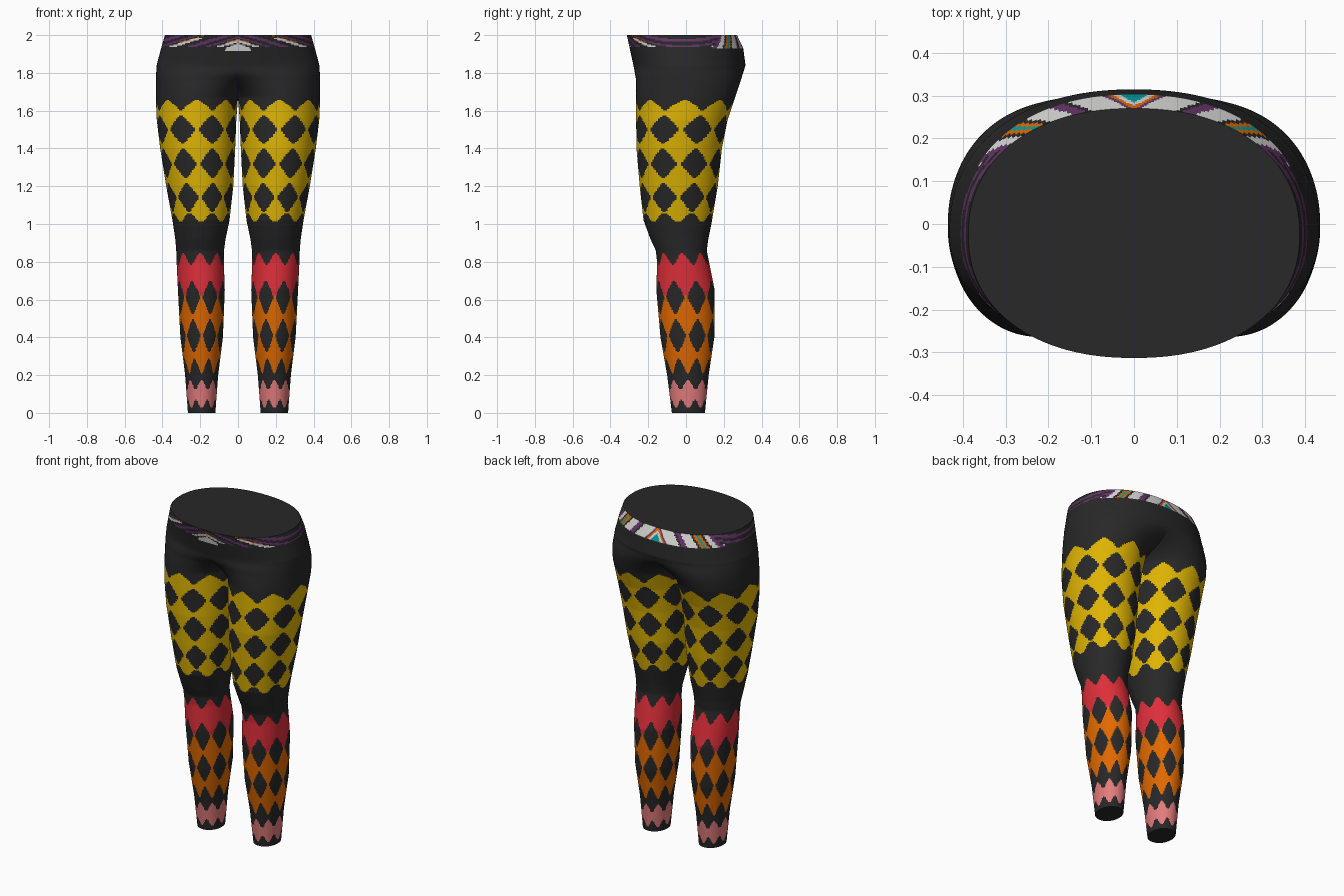
import bpy, bmesh, math

if "Cube" in bpy.data.objects:
    bpy.data.objects.remove(bpy.data.objects["Cube"])

# ---------- colours ----------
COLOURS = [
    ("charcoal", (0.021, 0.021, 0.021)),
    ("mustard", (0.74, 0.46, 0.001)),
    ("red", (0.74, 0.028, 0.042)),
    ("orange", (0.75, 0.14, 0.0)),
    ("pink", (0.77, 0.20, 0.20)),
    ("white", (0.70, 0.70, 0.68)),
    ("purple", (0.13, 0.035, 0.14)),
    ("teal", (0.0, 0.33, 0.37)),
]
CHARCOAL, MUSTARD, RED, ORANGE, PINK, WHITE, PURPLE, TEAL = range(8)

# ---------- leg outline: height, inner x, outer x, front y, back y ----------
PROFILE = [
    (0.00, 0.120, 0.265, -0.075, 0.100),
    (0.20, 0.105, 0.280, -0.100, 0.120),
    (0.40, 0.080, 0.305, -0.135, 0.150),
    (0.65, 0.070, 0.318, -0.157, 0.152),
    (0.80, 0.075, 0.325, -0.153, 0.122),
    (0.86, 0.074, 0.327, -0.160, 0.110),
    (0.92, 0.066, 0.332, -0.188, 0.118),
    (1.02, 0.045, 0.347, -0.225, 0.138),
    (1.20, 0.025, 0.380, -0.245, 0.168),
    (1.40, 0.015, 0.412, -0.262, 0.190),
    (1.55, 0.009, 0.430, -0.264, 0.220),
    (1.67, 0.000, 0.435, -0.264, 0.260),
    (1.76, 0.000, 0.435, -0.264, 0.290),
    (1.84, 0.000, 0.431, -0.278, 0.315),
    (1.93, 0.000, 0.407, -0.298, 0.303),
    (2.00, 0.000, 0.387, -0.313, 0.270),
]
CROTCH, HIP = 1.67, 1.86      # where the legs start and finish merging
AROUND, ROWS = 128, 286
REPEATS = 8                   # pattern columns around each leg
HIP_Y = -0.025                # depth at which the hips are widest
# back waistband stripes: outer limit, colour
BACK_STRIPES = ((0.035, TEAL), (0.050, WHITE), (0.064, ORANGE), (0.076, PURPLE),
                (0.155, WHITE), (0.168, CHARCOAL), (0.200, PURPLE),
                (0.255, WHITE), (0.268, CHARCOAL), (0.282, ORANGE),
                (0.294, TEAL), (0.308, ORANGE), (0.320, CHARCOAL),
                (0.345, WHITE), (0.360, PURPLE))


def section(z):
    """Interpolated outline at one height."""
    for lo, hi in zip(PROFILE, PROFILE[1:]):
        if z <= hi[0] + 1e-9:
            t = (z - lo[0]) / (hi[0] - lo[0])
            return [a + (b - a) * t for a, b in zip(lo[1:], hi[1:])]
    return list(PROFILE[-1][1:])


def rounded(angle, power):
    """Unit superellipse point."""
    c, s = math.cos(angle), math.sin(angle)
    return (math.copysign(abs(c) ** (2 / power), c),
            math.copysign(abs(s) ** (2 / power), s))


def ring(z, angles):
    """Leg section that opens out into half of the hip section."""
    x_in, x_out, front, back = section(z)
    yc, yr = (front + back) / 2, (back - front) / 2
    t = min(max((z - CROTCH) / (HIP - CROTCH), 0), 1)
    pts = []
    for theta in angles:
        u = abs(theta) / math.pi
        c, s = rounded(theta, 2.05)
        leg = ((x_in + x_out) / 2 + c * (x_out - x_in) / 2, yc + s * yr)
        w = 1 - (1 - t) ** (1.3 + 1.4 * u * u)
        phi = math.copysign(math.pi / 2 * (1 - (1 - u) ** 1.6), theta)
        c, s = rounded(phi, 2.2)
        hip = (c * x_out, HIP_Y + s * ((back - HIP_Y) if s > 0 else (HIP_Y - front)))
        pts.append((leg[0] + (hip[0] - leg[0]) * w, leg[1] + (hip[1] - leg[1]) * w))
    # keep the full depth while the legs merge
    kf = (front - HIP_Y) / (min(p[1] for p in pts) - HIP_Y)
    kb = (back - HIP_Y) / (max(p[1] for p in pts) - HIP_Y)
    return [(x, HIP_Y + (y - HIP_Y) * (kb if y > HIP_Y else kf), z) for x, y in pts]


def lattice(a, z, centre, period):
    """True on the coloured part of a diamond lattice."""
    return math.cos(a) + math.cos(math.tau * (z - centre) / period) > -0.1


def waistband(x, y, z):
    """Chevron bands: sparse in front, bold and bright at the back."""
    h = (z - 1.93) / 0.07
    if y > 0.14:
        s = x + 0.06 * h
        for limit, colour in BACK_STRIPES:
            if s < limit:
                return colour
        return PURPLE if h % 0.4 < 0.2 else CHARCOAL
    if y < -0.12 and x < 0.07 and -0.2 < h + x * 6 < 0.40:
        return WHITE
    s = (x * 4 + h * 0.9) % 1.0
    if s < 0.20:
        return PURPLE
    if 0.42 < s < 0.58 and 0.1 < h < 0.85:
        return WHITE
    if 0.58 < s < 0.63 and h > 0.4:
        return ORANGE
    if 0.70 < s < 0.82:
        return PURPLE
    return CHARCOAL


def colour_at(theta, x, y, z):
    a = REPEATS * theta
    wave = math.cos(a)
    if z > (1.93 if y > 0.14 else 1.937) or (z > 1.915 and x < 0.07 and y < 0):
        return waistband(x, y, z)
    # thigh diamonds
    if 1.035 - 0.022 * wave < z < 1.635 + 0.020 * wave:
        return MUSTARD if lattice(a, z, 1.59, 0.18) else CHARCOAL
    # ankle zigzag
    if z < 0.21:
        return PINK if 0.048 - 0.022 * wave < z < 0.150 + 0.025 * wave else CHARCOAL
    # calf zigzags, one colour per row
    if 0.24 - 0.028 * wave < z < 0.815 + 0.030 * wave:
        if z < 0.73 and not lattice(a, z, 0.51, 0.205):
            return CHARCOAL
        return RED if z > 0.62 else ORANGE
    return CHARCOAL


# ---------- leggings: one half, mirrored ----------
bm = bmesh.new()
angles = [-math.pi + math.tau * j / AROUND for j in range(AROUND + 1)]
heights = [2.0 * i / ROWS for i in range(ROWS + 1)]
grid = [[bm.verts.new(p) for p in ring(z, angles)] for z in heights]
for lower, upper in zip(grid, grid[1:]):
    for j in range(AROUND):
        face = bm.faces.new((lower[j], lower[j + 1], upper[j + 1], upper[j]))
        mid = face.calc_center_median()
        face.material_index = colour_at((angles[j] + angles[j + 1]) / 2, *mid)
# ankle and waist closures
bm.faces.new(list(reversed(grid[0][:-1])))
bm.faces.new(grid[-1])
bmesh.ops.remove_doubles(bm, verts=bm.verts[:], dist=1e-5)
bmesh.ops.recalc_face_normals(bm, faces=bm.faces[:])

mesh = bpy.data.meshes.new("leggings")
bm.to_mesh(mesh)
bm.free()
for name, rgb in COLOURS:
    mat = bpy.data.materials.new(name)
    mat.diffuse_color = (*rgb, 1.0)
    mat.use_nodes = True
    mat.node_tree.nodes["Principled BSDF"].inputs["Base Color"].default_value = mat.diffuse_color
    mesh.materials.append(mat)
leggings = bpy.data.objects.new("leggings", mesh)
bpy.context.collection.objects.link(leggings)

bpy.context.view_layer.objects.active = leggings
leggings.select_set(True)
bpy.ops.object.shade_smooth_by_angle(angle=math.radians(40))
mirror = leggings.modifiers.new("mirror", 'MIRROR')
mirror.use_axis[0] = True
mirror.merge_threshold = 0.0005
